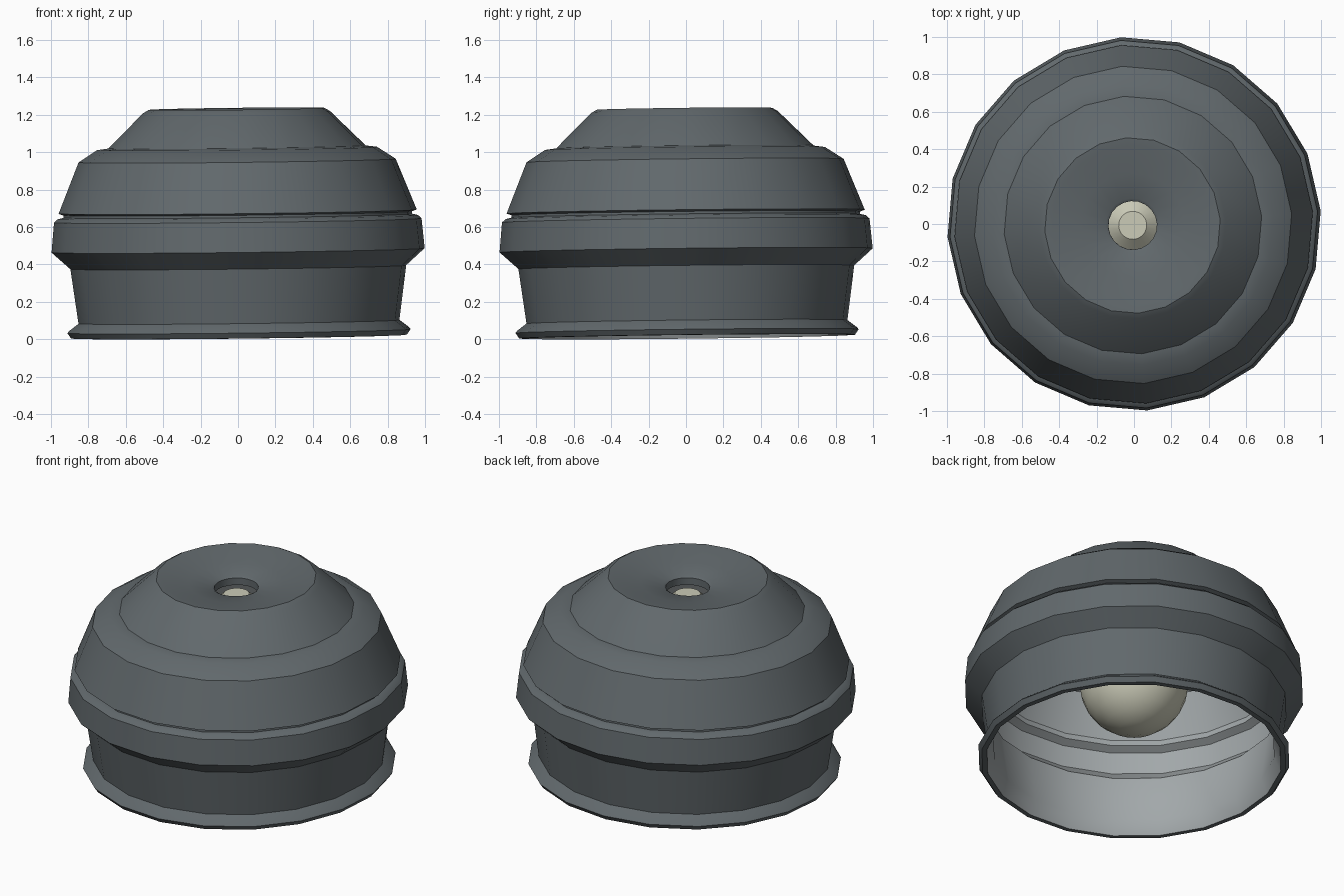
import bpy, math
from mathutils import Matrix, Vector

if "Cube" in bpy.data.objects:
    bpy.data.objects.remove(bpy.data.objects["Cube"])

TILT = 0.0115  # the whole lamp leans very slightly
TURN = math.radians(4)


def material(name, color):
    m = bpy.data.materials.new(name)
    m.diffuse_color = (*color, 1)
    m.use_nodes = True
    m.node_tree.nodes["Principled BSDF"].inputs["Base Color"].default_value = m.diffuse_color
    return m


def lathe(name, profile, sides, mats, closed=False, inner_from=None, angle=34):
    """Revolve (radius, z) points around z; radius 0 becomes a pole."""
    verts, faces, rings, slots = [], [], [], []
    for r, z in profile:
        n = 1 if r == 0 else sides
        rings.append([len(verts) + i % n for i in range(sides)])
        verts += [(r * math.cos(TURN + i * math.tau / sides),
                   r * math.sin(TURN + i * math.tau / sides), z) for i in range(n)]
    count = len(rings)
    for k in range(count if closed else count - 1):
        a, b = rings[k], rings[(k + 1) % count]
        for i in range(sides):
            j = (i + 1) % sides
            faces.append(list(dict.fromkeys((a[i], a[j], b[j], b[i]))))
            slots.append(1 if inner_from is not None and k >= inner_from else 0)
    mesh = bpy.data.meshes.new(name)
    mesh.from_pydata(verts, [], faces)
    for m in mats:
        mesh.materials.append(m)
    mesh.polygons.foreach_set("material_index", slots)
    # lean towards -x -y, keeping the middle height in place
    lean = Vector((0, 0, 1)).rotation_difference(Vector((-TILT, -TILT, 1))).to_matrix().to_4x4()
    mesh.transform(Matrix.Translation((0.006, 0.006, 0.01)) @ lean)
    obj = bpy.data.objects.new(name, mesh)
    bpy.context.collection.objects.link(obj)
    bpy.ops.object.select_all(action='DESELECT')
    obj.select_set(True)
    bpy.context.view_layer.objects.active = obj
    bpy.ops.object.shade_smooth_by_angle(angle=math.radians(angle))
    return obj


dark = material("dark_metal", (0.12, 0.14, 0.15))
pale = material("pale_lining", (0.36, 0.39, 0.40))
glass = material("bulb_glass", (0.60, 0.60, 0.48))

# Shade: outside from the bottom flange up to the top hole, then back down inside
outer = [(0.87, 0.003), (0.90, 0.004), (0.92, 0.033), (0.91, 0.045), (0.86, 0.083),
         (0.90, 0.375), (1.00, 0.465), (0.985, 0.625), (0.965, 0.643), (0.935, 0.65),
         (0.935, 0.663), (0.96, 0.672), (0.85, 0.945), (0.75, 1.01), (0.69, 1.018),
         (0.50, 1.205), (0.47, 1.222), (0.43, 1.218), (0.28, 1.185), (0.145, 1.165),
         (0.13, 1.155), (0.13, 1.11)]
inner = [(0.44, 1.17), (0.65, 0.985), (0.73, 0.975), (0.82, 0.92), (0.915, 0.68),
         (0.905, 0.64), (0.95, 0.615), (0.96, 0.48), (0.87, 0.395), (0.83, 0.09)]
lathe("lamp_shade", outer + inner, 20, [dark, pale], closed=True, inner_from=len(outer) - 1)

# Pear-shaped bulb with a capped neck hanging from the top hole
ball = [(0.32 * math.cos(math.radians(a)), 0.53 + 0.32 * math.sin(math.radians(a)))
        for a in range(-75, 46, 15)]
bulb = [(0, 0.21)] + ball + [(0.17, 0.87), (0.14, 0.95), (0.135, 1.06), (0.075, 1.115), (0, 1.115)]
lathe("bulb", bulb, 24, [glass], angle=29)
